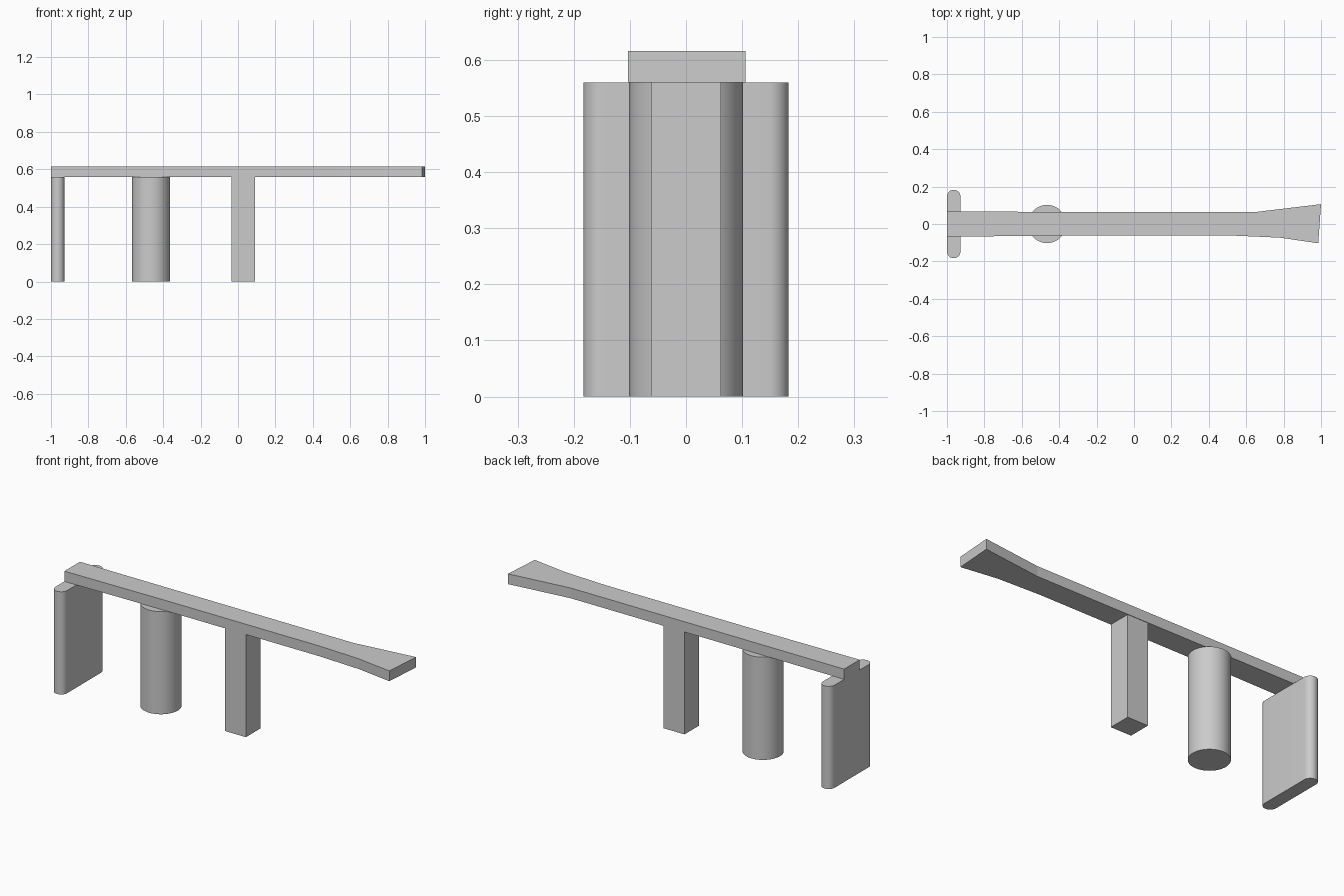
import bpy, bmesh
from math import sin, cos, pi, radians

if "Cube" in bpy.data.objects:
    bpy.data.objects.remove(bpy.data.objects["Cube"])

PIER_TOP = 0.56
DECK_TOP = 0.616


def prism(name, outline, z0, z1, smooth=False):
    """Extrude a counter-clockwise plan outline from z0 to z1."""
    bm = bmesh.new()
    face = bm.faces.new([bm.verts.new((x, y, z0)) for x, y in outline])
    top = bmesh.ops.extrude_face_region(bm, geom=[face], use_keep_orig=True)["geom"]
    for v in top:
        if isinstance(v, bmesh.types.BMVert):
            v.co.z = z1
    bmesh.ops.recalc_face_normals(bm, faces=bm.faces)
    mesh = bpy.data.meshes.new(name)
    bm.to_mesh(mesh)
    bm.free()
    obj = bpy.data.objects.new(name, mesh)
    bpy.context.collection.objects.link(obj)
    if smooth:
        bpy.ops.object.select_all(action='DESELECT')
        obj.select_set(True)
        bpy.context.view_layer.objects.active = obj
        bpy.ops.object.shade_smooth_by_angle(angle=radians(30))
    return obj


def arc(cx, cy, r, start, end, steps):
    return [(cx + r * cos(start + (end - start) * i / steps),
             cy + r * sin(start + (end - start) * i / steps))
            for i in range(steps + 1)]


# Bridge deck, flaring toward its slightly skewed right end
prism("deck", [(-1, -0.068), (-0.4, -0.062), (0.53, -0.062), (0.78, -0.073),
               (0.985, -0.103), (1, 0.106), (0.65, 0.064), (0.5, 0.064),
               (-1, 0.066)], PIER_TOP, DECK_TOP)

# Wall pier with rounded ends
r = 0.036
prism("wall_pier", arc(-1 + r, 0.183 - r, r, 0, pi, 20)
      + arc(-1 + r, -0.183 + r, r, pi, 2 * pi, 20), 0, PIER_TOP, True)

# Round column
prism("round_column", arc(-0.465, 0, 0.102, 0, 2 * pi, 64)[:-1], 0, PIER_TOP, True)

# Square column
prism("square_column", [(-0.034, -0.062), (0.091, -0.062),
                        (0.091, 0.062), (-0.034, 0.062)], 0, PIER_TOP)
